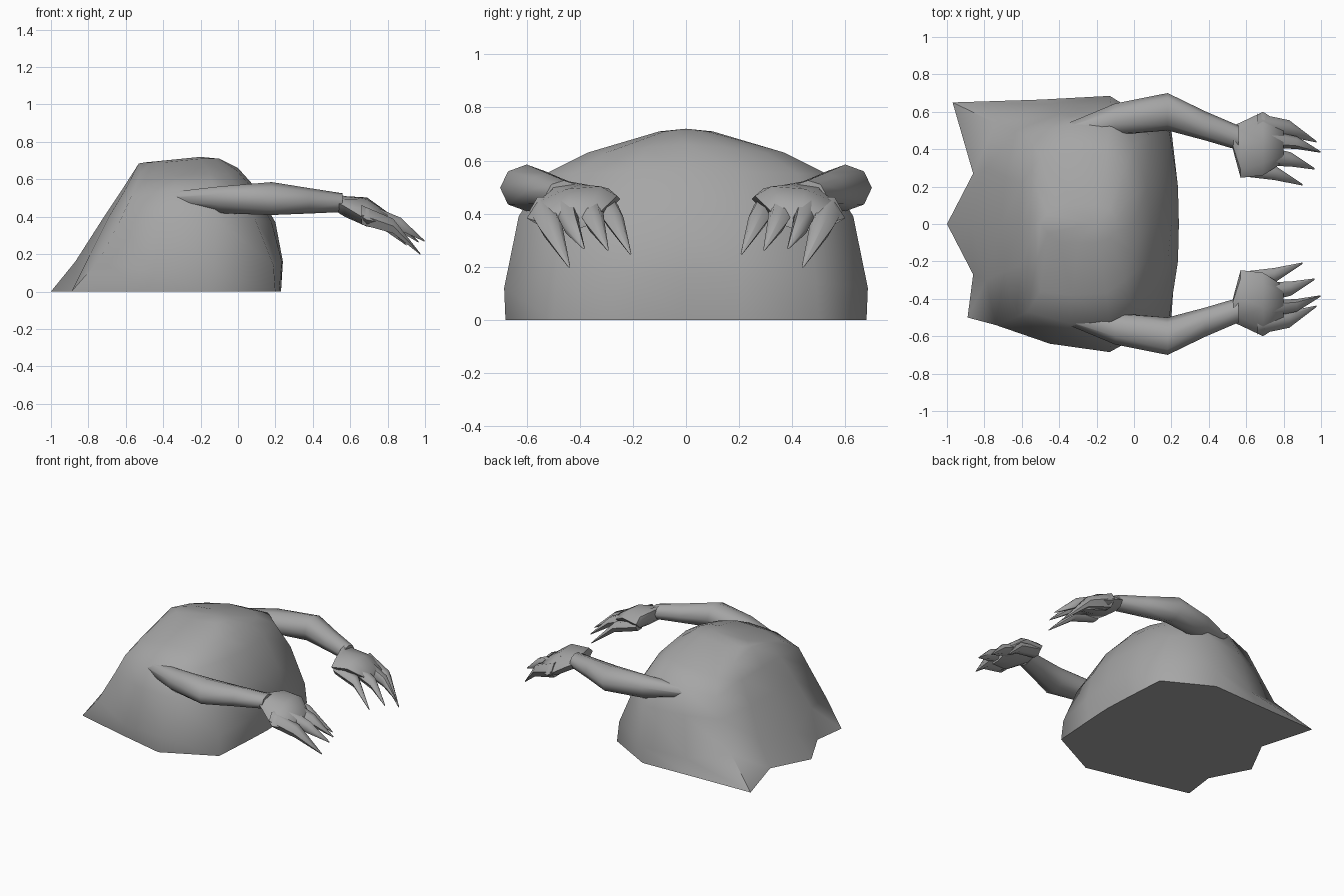
import bpy, bmesh, math

cube = bpy.data.objects.get("Cube")
if cube:
    bpy.data.objects.remove(cube, do_unlink=True)

grey = bpy.data.materials.new("plain_grey")
grey.use_nodes = True
grey.diffuse_color = (0.38, 0.38, 0.38, 1)
bsdf = next(n for n in grey.node_tree.nodes if n.type == "BSDF_PRINCIPLED")
bsdf.inputs["Base Color"].default_value = (0.38, 0.38, 0.38, 1)
bsdf.inputs["Roughness"].default_value = 0.8


def loft(name, rings, top_point=None, angle=60):
    """Skin a list of equal-length rings and close both ends."""
    bm = bmesh.new()
    loops = [[bm.verts.new(p) for p in ring] for ring in rings]
    n = len(rings[0])
    for a, b in zip(loops, loops[1:]):
        for i in range(n):
            j = (i + 1) % n
            bm.faces.new((a[i], a[j], b[j], b[i]))
    bm.faces.new(loops[0])
    if top_point:
        tip = bm.verts.new(top_point)
        for i in range(n):
            bm.faces.new((loops[-1][i], loops[-1][(i + 1) % n], tip))
    else:
        bm.faces.new(loops[-1])
    bmesh.ops.recalc_face_normals(bm, faces=bm.faces)
    mesh = bpy.data.meshes.new(name)
    bm.to_mesh(mesh)
    bm.free()
    mesh.materials.append(grey)
    ob = bpy.data.objects.new(name, mesh)
    bpy.context.collection.objects.link(ob)
    bpy.ops.object.select_all(action="DESELECT")
    ob.select_set(True)
    bpy.context.view_layer.objects.active = ob
    bpy.ops.object.shade_smooth_by_angle(angle=math.radians(angle))
    return ob


def mirrored(half):
    """Complete a half ring whose first and last points lie on y = 0."""
    return half + [(x, -y, z) for x, y, z in half[-2:0:-1]]


def limb(name, sections, side, sides=8):
    """Tube along x; each section is x, y, z, half width, half height, tilt."""
    rings = []
    for x, y, z, w, h, tilt in sections:
        t = math.radians(tilt)
        ring = []
        for i in range(sides):
            a = 2 * math.pi * i / sides
            u, v = w * math.cos(a), h * math.sin(a)
            ring.append((x, side * (y + u * math.cos(t) - v * math.sin(t)),
                         z + u * math.sin(t) + v * math.cos(t)))
        rings.append(ring)
    return loft(name, rings)


# Body: ragged base outline, then rings rising to the rounded back
base = [(-1, 0, 0), (-.86, .27, 0), (-.97, .65, 0), (-.5, .665, 0),
        (-.13, .68, 0), (.2, .5, 0), (.22, .2, 0), (.23, 0, 0),
        (.22, -.2, 0), (.2, -.5, 0), (-.16, -.68, 0), (-.5, -.6, 0),
        (-.89, -.5, 0), (-.86, -.27, 0)]
hem = [(-.87, 0, .16), (-.79, .3, .2), (-.74, .54, .17), (-.45, .64, .1),
       (-.13, .685, .12), (.19, .49, .14), (.235, .2, .16), (.24, 0, .16)]
belly = [(-.71, 0, .41), (-.69, .25, .4), (-.63, .5, .38), (-.4, .59, .38),
         (-.12, .63, .39), (.09, .47, .39), (.18, .2, .37), (.2, 0, .37)]
chest = [(-.61, 0, .56), (-.6, .22, .55), (-.57, .47, .51), (-.35, .53, .54),
         (-.13, .53, .55), (0, .42, .55), (.07, .2, .56), (.09, 0, .56)]
back = [(-.53, 0, .685), (-.52, .2, .64), (-.5, .36, .59), (-.33, .38, .62),
        (-.15, .37, .63), (-.05, .3, .63), (-.01, .15, .65), (0, 0, .66)]
crest = [(-.5, 0, .69), (-.46, .05, .69), (-.4, .1, .69), (-.3, .1, .7),
         (-.2, .1, .71), (-.13, .08, .71), (-.1, .04, .71), (-.1, 0, .71)]
loft("body", [base] + [mirrored(r) for r in (hem, belly, chest, back, crest)],
     top_point=(-.2, 0, .72))

# Arms, palms and clawed fingers on both sides
fingers = {
    "outer_finger": [(.66, .53, .41, .06, .06, 0), (.83, .51, .35, .045, .045, 0),
                     (.975, .44, .2, .004, .004, 0)],
    "middle_finger": [(.66, .46, .44, .05, .05, 0), (.87, .435, .36, .034, .04, 0),
                      (.997, .385, .27, .004, .004, 0)],
    "inner_finger": [(.66, .37, .44, .055, .05, 0), (.84, .345, .37, .038, .04, 0),
                     (.965, .295, .265, .004, .004, 0)],
    "thumb": [(.58, .3, .43, .045, .04, 0), (.75, .275, .385, .04, .04, 0),
              (.9, .21, .25, .004, .004, 0)],
}
for side, label in ((1, "left"), (-1, "right")):
    limb(label + "_arm", [(-.52, .45, .5, .02, .02, 0), (-.1, .56, .49, .09, .075, 20),
                          (.18, .6, .497, .1, .088, 0), (.38, .525, .485, .078, .068, 0),
                          (.56, .46, .475, .066, .05, 0)], side)
    limb(label + "_palm", [(.53, .46, .475, .066, .05, 0), (.57, .395, .455, .148, .055, 0),
                           (.69, .43, .425, .175, .07, -14),
                           (.8, .43, .38, .1, .045, -10)], side)
    for name, sections in fingers.items():
        limb(label + "_" + name, sections, side, sides=6)
